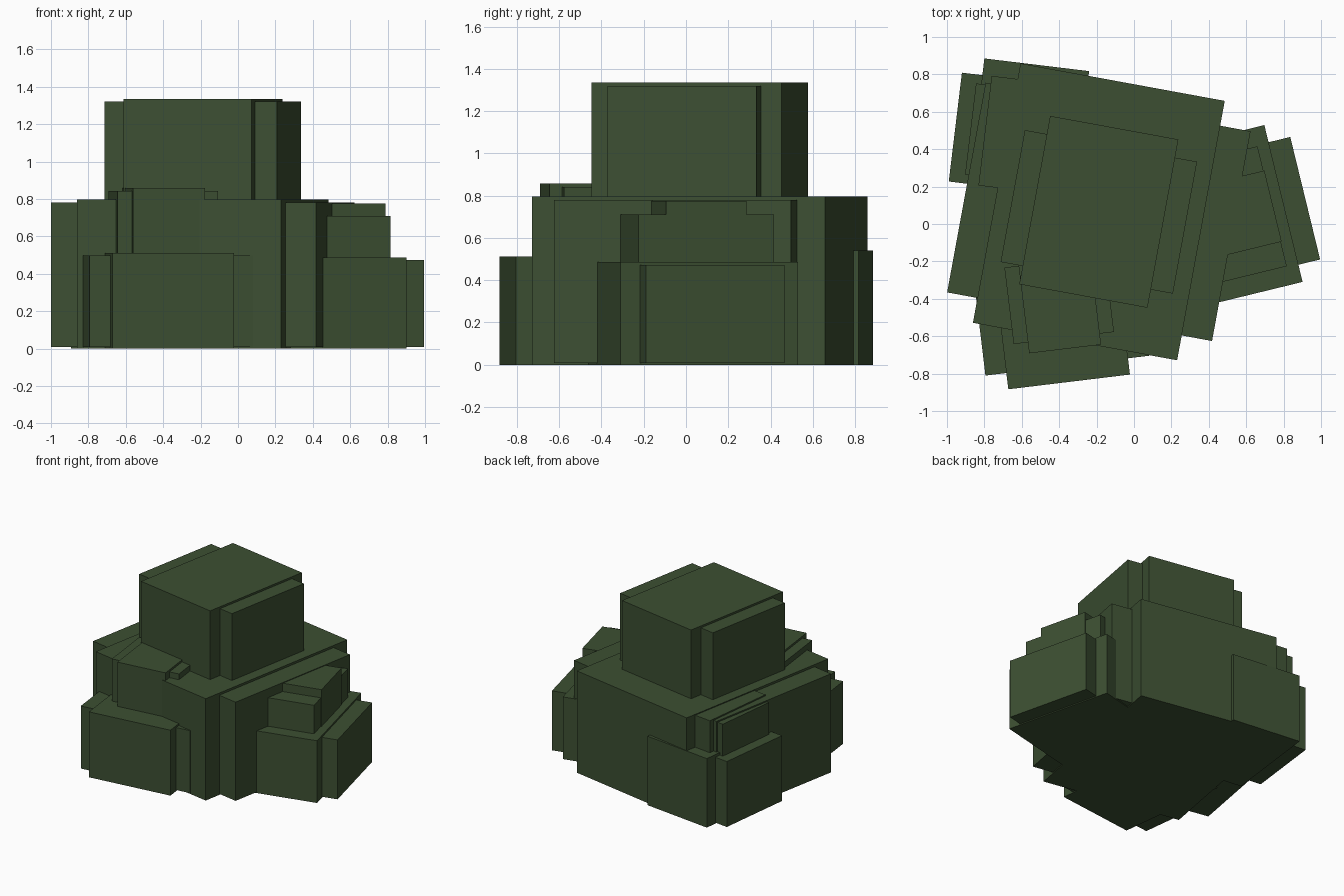
import bpy, bmesh, math
from mathutils import Matrix

leaf = bpy.data.materials.new("dark_leaf_green")
leaf.diffuse_color = (0.045, 0.078, 0.032, 1)


def clump(name, cx, cy, degrees, boxes):
    """Crossed, tiered boxes sharing one centre and rotation: (width, depth, bottom, top)."""
    bm = bmesh.new()
    turn = Matrix.Rotation(math.radians(degrees), 4, 'Z')
    for w, d, z0, z1 in boxes:
        place = (Matrix.Translation((cx, cy, (z0 + z1) / 2)) @ turn
                 @ Matrix.Diagonal((w, d, z1 - z0, 1)))
        bmesh.ops.create_cube(bm, size=1, matrix=place)
    mesh = bpy.data.meshes.new(name)
    bm.to_mesh(mesh)
    bm.free()
    mesh.materials.append(leaf)
    bpy.context.collection.objects.link(bpy.data.objects.new(name, mesh))


# large central bush with its tall crown
clump("main_bush", -0.188, 0.065, -10.4, [
    (1.11, 1.41, 0.0, 0.797), (1.44, 1.14, 0.008, 0.78),
    (0.697, 0.915, 0.75, 1.335), (0.936, 0.717, 0.75, 1.32)])

# small bush at the front left
clump("front_bush", -0.40, -0.405, 6.9, [
    (0.655, 0.885, 0.0, 0.512), (0.88, 0.71, 0.008, 0.497),
    (0.387, 0.53, 0.45, 0.858), (0.54, 0.412, 0.45, 0.842)])

# small bush on the right
clump("right_bush", 0.481, 0.032, 13.7, [
    (0.655, 0.863, 0.0, 0.487), (0.894, 0.674, 0.008, 0.473),
    (0.53, 0.66, 0.44, 0.71), (0.54, 0.391, 0.44, 0.775)])

# small bush at the back left corner
clump("back_bush", -0.566, 0.471, -6.9, [
    (0.564, 0.766, 0.0, 0.54), (0.784, 0.586, 0.008, 0.52),
    (0.464, 0.59, 0.48, 0.79), (0.62, 0.49, 0.48, 0.77)])
